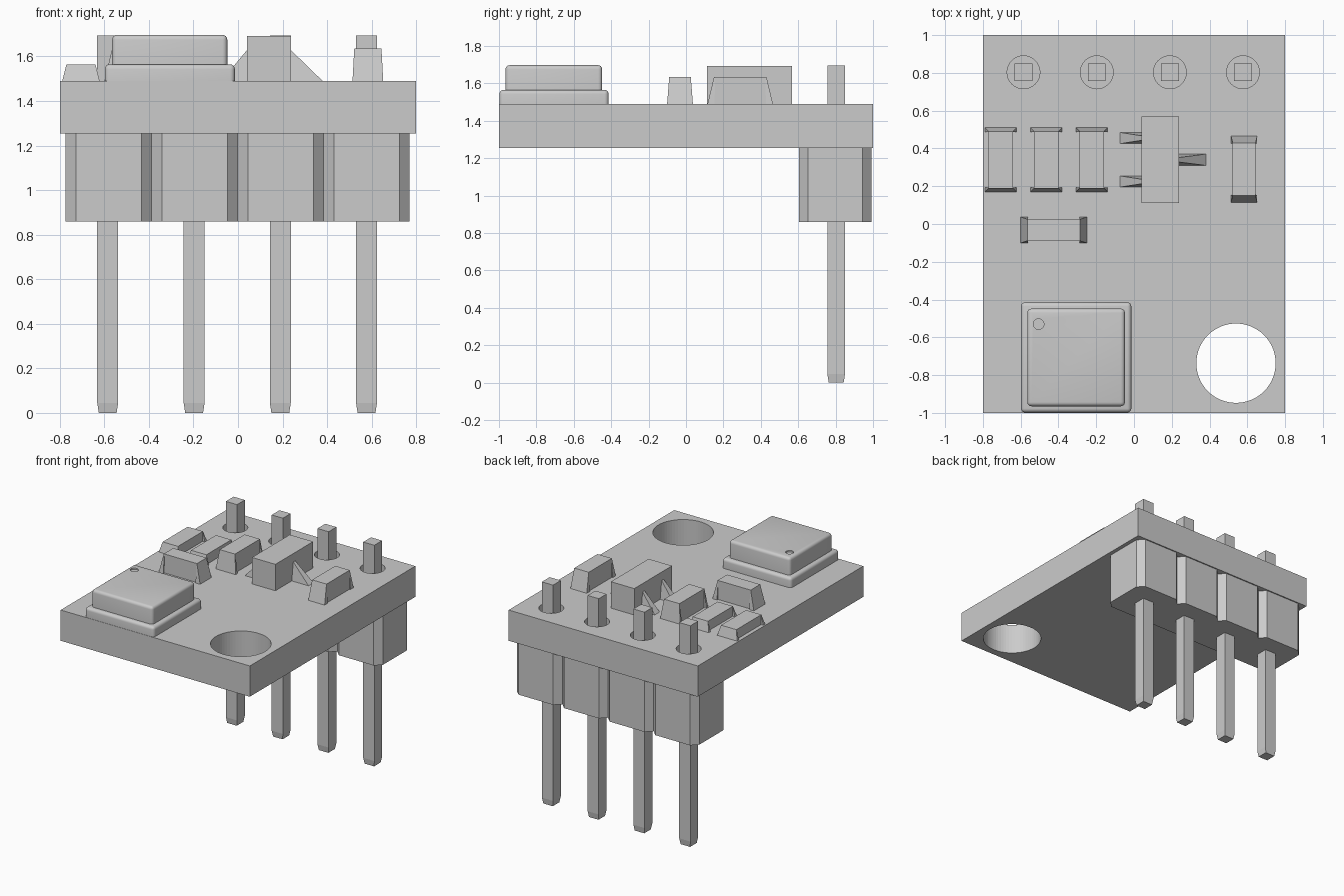
import bpy, bmesh, math
from mathutils import Matrix

if "Cube" in bpy.data.objects:
    bpy.data.objects.remove(bpy.data.objects["Cube"])

grey = bpy.data.materials.new("plain_grey")
grey.diffuse_color = (0.6, 0.6, 0.6, 1)
grey.use_nodes = True
grey.node_tree.nodes["Principled BSDF"].inputs["Base Color"].default_value = grey.diffuse_color
TOP, UNDER = 1.49, 1.255


def make(name, bm):
    bmesh.ops.recalc_face_normals(bm, faces=bm.faces)
    me = bpy.data.meshes.new(name)
    bm.to_mesh(me)
    bm.free()
    me.materials.append(grey)
    ob = bpy.data.objects.new(name, me)
    bpy.context.collection.objects.link(ob)
    return ob


def loft(bm, rings):
    """Skin a stack of equal-length rings and cap both ends."""
    rows = [[bm.verts.new(p) for p in r] for r in rings]
    n = len(rows[0])
    for a, b in zip(rows, rows[1:]):
        for i in range(n):
            j = (i + 1) % n
            bm.faces.new((a[i], a[j], b[j], b[i]))
    bm.faces.new(rows[0][::-1])
    bm.faces.new(rows[-1])


def rect(x0, x1, y0, y1, z):
    return [(x0, y0, z), (x1, y0, z), (x1, y1, z), (x0, y1, z)]


def box(name, x0, x1, y0, y1, z0, z1):
    bm = bmesh.new()
    loft(bm, [rect(x0, x1, y0, y1, z0), rect(x0, x1, y0, y1, z1)])
    return make(name, bm)


def cylinder_cut(target, x, y, r, z0, z1, sides):
    bm = bmesh.new()
    bmesh.ops.create_cone(bm, cap_ends=True, segments=sides, radius1=r, radius2=r,
                          depth=z1 - z0, matrix=Matrix.Translation((x, y, (z0 + z1) / 2)))
    cutter = make("hole_cutter", bm)
    cutter.hide_render = True
    cutter.hide_viewport = True
    mod = target.modifiers.new("hole", 'BOOLEAN')
    mod.operation = 'DIFFERENCE'
    mod.solver = 'EXACT'
    mod.object = cutter


def smooth(ob, angle=35):
    bpy.ops.object.select_all(action='DESELECT')
    ob.select_set(True)
    bpy.context.view_layer.objects.active = ob
    bpy.ops.object.shade_smooth_by_angle(angle=math.radians(angle))


# Circuit board with mounting hole and pin holes
PIN_X = (-0.585, -0.197, 0.19, 0.577)
PIN_Y = 0.803
board = box("board", -0.8, 0.8, -1, 1, UNDER, TOP)
cylinder_cut(board, 0.54, -0.737, 0.21, 1.2, 1.6, 64)
for x in PIN_X:
    cylinder_cut(board, x, PIN_Y, 0.087, 1.2, 1.6, 32)

# Header: four joined blocks with chamfered corners, one pin through each
half, c, ym, yh = 0.193, 0.046, 0.798, 0.193
bm = bmesh.new()
for k in range(4):
    xm = -0.581 + 0.386 * k
    plan = [(half, yh - c), (half - c, yh), (c - half, yh), (-half, yh - c),
            (-half, c - yh), (c - half, -yh), (half - c, -yh), (half, c - yh)]
    loft(bm, [[(xm + x, ym + y, z) for x, y in plan] for z in (0.86, UNDER)])
make("header_block", bm)
for x in PIN_X:
    bm = bmesh.new()
    loft(bm, [rect(x - w, x + w, PIN_Y - w, PIN_Y + w, z)
              for w, z in ((0.04, 0), (0.047, 0.045), (0.047, 1.695))])
    make("pin", bm)

# Square chip: flange and lid with rounded edges, plus marker dimple
for name, x0, x1, y0, y1, z0, z1, r in (
        ("chip_flange", -0.598, -0.014, -0.998, -0.414, TOP - 0.005, 1.565, 0.022),
        ("chip_lid", -0.565, -0.048, -0.965, -0.448, 1.55, 1.697, 0.022)):
    ob = box(name, x0, x1, y0, y1, z0, z1)
    bm = bmesh.new()
    bm.from_mesh(ob.data)
    edges = [e for e in bm.edges if max(v.co.z for v in e.verts) > z1 - 0.001]
    bmesh.ops.bevel(bm, geom=edges, offset=r, segments=4, profile=0.5, affect='EDGES')
    bm.to_mesh(ob.data)
    bm.free()
    if name == "chip_lid":
        cylinder_cut(ob, -0.505, -0.53, 0.028, 1.687, 1.75, 24)
    smooth(ob)

# Three-legged transistor: box body and wedge legs
box("transistor_body", 0.04, 0.238, 0.112, 0.568, TOP, 1.692)
for xi, xo, y in ((0.04, -0.075, 0.455), (0.04, -0.075, 0.225), (0.238, 0.38, 0.34)):
    bm = bmesh.new()
    w, t = 0.03, 0.012
    a, b, d, e = [bm.verts.new(p) for p in ((xi, y - w, TOP), (xi, y + w, TOP),
                                            (xo, y + w, TOP), (xo, y - w, TOP))]
    f, g = bm.verts.new((xi, y - t, 1.628)), bm.verts.new((xi, y + t, 1.628))
    for face in ((a, b, d, e), (a, f, g, b), (f, e, d, g), (a, e, f), (b, g, d)):
        bm.faces.new(face)
    make("transistor_leg", bm)


# Small two-terminal parts: narrow body with flared sloping ends
def small_part(name, x, y, length, body_w, end_w, slope, top, turned=False):
    bm = bmesh.new()
    h, w, v = length / 2 - slope, body_w / 2, end_w / 2
    loft(bm, [rect(-w, w, -h, h, z) for z in (TOP, top)])
    for s in (-1, 1):
        lo, hi = sorted((s * h, s * (h + slope)))
        l2, h2 = sorted((s * (h - 0.002), s * (h + 0.003)))
        loft(bm, [rect(-v, v, lo, hi, TOP), rect(-w, w, l2, h2, top)])
    m = Matrix.Translation((x, y, 0))
    if turned:
        m = m @ Matrix.Rotation(math.pi / 2, 4, 'Z')
    bmesh.ops.transform(bm, matrix=m, verts=bm.verts)
    make(name, bm)


small_part("resistor", -0.705, 0.34, 0.34, 0.13, 0.168, 0.022, 1.565)
small_part("resistor", -0.465, 0.34, 0.34, 0.13, 0.168, 0.022, 1.565)
small_part("capacitor", -0.223, 0.34, 0.34, 0.13, 0.168, 0.022, 1.635)
small_part("capacitor", 0.583, 0.29, 0.35, 0.122, 0.138, 0.038, 1.635)
small_part("capacitor", -0.425, -0.032, 0.35, 0.115, 0.138, 0.038, 1.635, True)
